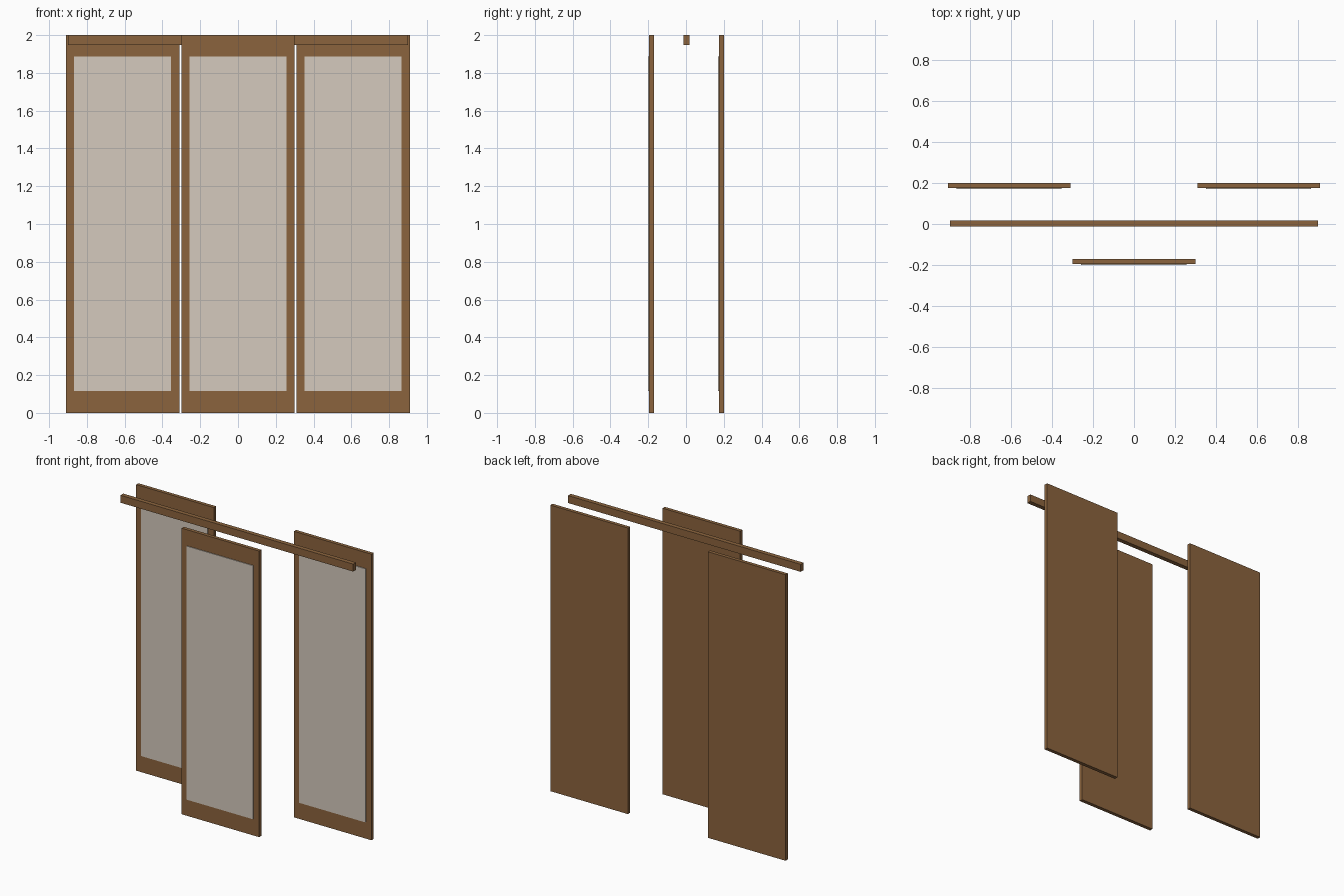
import bpy

if "Cube" in bpy.data.objects:
    bpy.data.objects.remove(bpy.data.objects["Cube"])


def material(name, color):
    m = bpy.data.materials.new(name)
    m.diffuse_color = color
    m.use_nodes = True
    m.node_tree.nodes["Principled BSDF"].inputs["Base Color"].default_value = m.diffuse_color
    return m


wood = material("brown_wood", (0.26, 0.127, 0.048, 1))
paper = material("pale_paper", (0.66, 0.59, 0.51, 1))


def box(name, x, y, z, mat):
    """Axis-aligned box from (min, max) pairs."""
    bpy.ops.mesh.primitive_cube_add(size=1, location=[(a + b) / 2 for a, b in (x, y, z)])
    ob = bpy.context.object
    ob.name = name
    ob.scale = [b - a for a, b in (x, y, z)]
    bpy.ops.object.transform_apply(location=False, rotation=False, scale=True)
    ob.data.materials.append(mat)
    return ob


# Sliding panels: wooden board with a thin paper sheet standing proud of its front
for side, cx, front in (("left", -0.61, 0.175), ("middle", 0.0, -0.195), ("right", 0.61, 0.175)):
    box(side + "_panel_board", (cx - 0.30, cx + 0.30), (front, front + 0.025), (0, 2), wood)
    box(side + "_panel_paper", (cx - 0.258, cx + 0.256), (front - 0.005, front), (0.115, 1.888), paper)

# Overhead rail between the two panel planes
box("top_rail", (-0.90, 0.90), (-0.013, 0.018), (1.948, 2), wood)
